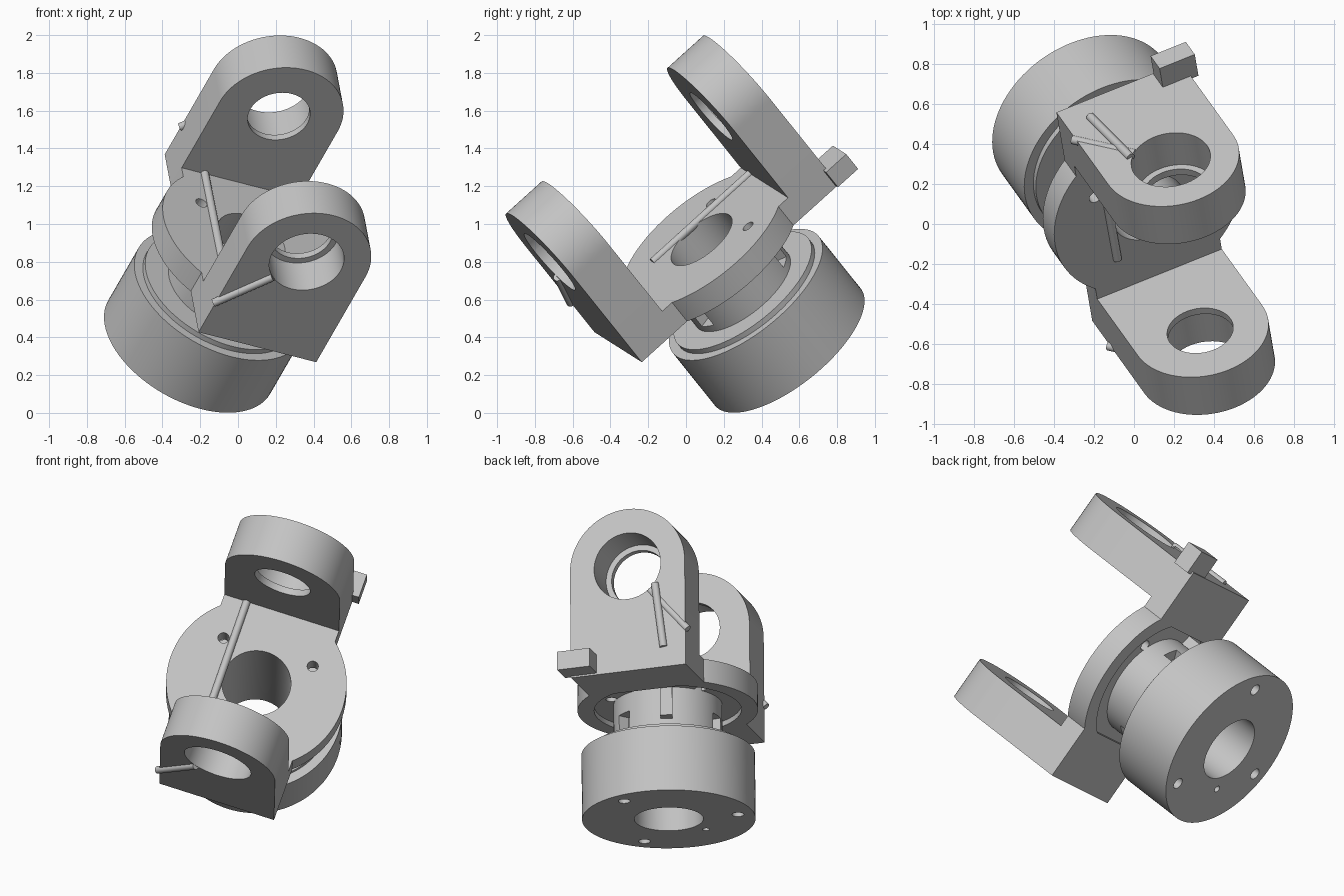
import bpy, bmesh, math
from mathutils import Matrix, Vector

if "Cube" in bpy.data.objects:
    bpy.data.objects.remove(bpy.data.objects["Cube"], do_unlink=True)

# Tilted part frame: X across the ears, Y from ear to ear, Z along the shaft
axis = Vector((0.41, -0.57, 0.71)).normalized()
side = Vector((0.904, 0.362, -0.229))
side = (side - axis * side.dot(axis)).normalized()
across = axis.cross(side)
FRAME = Matrix.Translation((-0.258, 0.539, 0.349)) @ Matrix((side, across, axis)).transposed().to_4x4()

steel = bpy.data.materials.new("plain_grey_steel")
steel.use_nodes = True
GREY = (0.55, 0.55, 0.55, 1)
steel.diffuse_color = GREY
steel.node_tree.nodes["Principled BSDF"].inputs["Base Color"].default_value = GREY


def add(name, bm):
    bmesh.ops.recalc_face_normals(bm, faces=bm.faces)
    mesh = bpy.data.meshes.new(name)
    bm.to_mesh(mesh)
    bm.free()
    mesh.materials.append(steel)
    obj = bpy.data.objects.new(name, mesh)
    bpy.context.collection.objects.link(obj)
    obj.matrix_world = FRAME
    return obj


def lathe(name, profile, steps=96):
    """Revolve a closed (radius, height) outline into a hollow ring."""
    bm = bmesh.new()
    rings = []
    for i in range(steps):
        a = 2 * math.pi * i / steps
        rings.append([bm.verts.new((r * math.cos(a), r * math.sin(a), h)) for r, h in profile])
    n = len(profile)
    for i in range(steps):
        p, q = rings[i], rings[(i + 1) % steps]
        for j in range(n):
            k = (j + 1) % n
            bm.faces.new((p[j], q[j], q[k], p[k]))
    return add(name, bm)


def rod(name, start, end, radius, steps=24):
    start, end = Vector(start), Vector(end)
    d = end - start
    turn = d.to_track_quat('Z', 'Y').to_matrix().to_4x4()
    bm = bmesh.new()
    bmesh.ops.create_cone(bm, cap_ends=True, segments=steps, radius1=radius, radius2=radius,
                          depth=d.length, matrix=Matrix.Translation((start + end) / 2) @ turn)
    return add(name, bm)


def block(name, low, high, spin=0):
    low, high = Vector(low), Vector(high)
    bm = bmesh.new()
    bmesh.ops.create_cube(bm, size=1, matrix=Matrix.Rotation(spin, 4, 'Z')
                          @ Matrix.Translation((low + high) / 2) @ Matrix.Diagonal((high - low).to_4d()))
    return add(name, bm)


def cut(obj, cutters):
    for c in cutters:
        mod = obj.modifiers.new("cut", 'BOOLEAN')
        mod.operation = 'DIFFERENCE'
        mod.solver = 'EXACT'
        mod.object = c
        bpy.context.view_layer.update()
        with bpy.context.temp_override(object=obj, active_object=obj):
            bpy.ops.object.modifier_apply(modifier=mod.name)
        bpy.data.objects.remove(c, do_unlink=True)


BORE = 0.197
TOP, UNDER = 0.80, 0.66
INNER, OUTER, HALF = 0.452, 0.708, 0.345
EAR_CENTRE = 1.295

# Base drum with a low step on top
base = lathe("base_drum", [(BORE, 0), (0.495, 0), (0.495, 0.39), (0.445, 0.39), (0.445, 0.42), (BORE, 0.42)])
drills = []
for deg in (69, 189, 309):
    x, y = 0.4 * math.cos(math.radians(deg)), 0.4 * math.sin(math.radians(deg))
    drills.append(rod("drill", (x, y, -0.1), (x, y, 0.22), 0.034))
drills.append(rod("drill", (-0.144, -0.238, -0.1), (-0.144, -0.238, 0.15), 0.02))
cut(base, drills)

# Neck with radial slots
neck = lathe("neck", [(BORE, 0.41), (0.31, 0.41), (0.31, 0.72), (BORE, 0.72)])
cut(neck, [block("slot", (0.24, -0.05, 0.46), (0.4, 0.05, 0.58), math.radians(d)) for d in (54, 174, 294)])
block("neck_key", (0.27, -0.035, 0.5), (0.37, 0.035, 0.69), math.radians(107))

# Flange, recessed underneath, with two drilled holes
flange = lathe("flange", [(BORE, 0.69), (0.42, 0.69), (0.42, UNDER), (0.515, UNDER), (0.515, TOP), (BORE, TOP)])
cut(flange, [rod("drill", (x, 0.2, 0.6), (x, 0.2, 0.9), 0.032) for x in (-0.265, 0.272)])


# Ears: rounded plates with a stepped bore, joined to the flange by a foot
def ear(name, s):
    bm = bmesh.new()
    outline = [(-HALF, UNDER), (HALF, UNDER)]
    for i in range(49):
        a = math.pi * i / 48
        outline.append((HALF * math.cos(a), EAR_CENTRE + HALF * math.sin(a)))
    face = bm.faces.new([bm.verts.new((x, s * INNER, z)) for x, z in outline])
    ext = bmesh.ops.extrude_face_region(bm, geom=[face])
    bmesh.ops.translate(bm, vec=(0, s * (OUTER - INNER), 0),
                        verts=[v for v in ext["geom"] if isinstance(v, bmesh.types.BMVert)])
    plate = add(name, bm)
    cut(plate, [rod("bore", (0, s * 0.3, EAR_CENTRE), (0, s * 0.9, EAR_CENTRE), 0.167, 64),
                rod("bore", (0, s * (INNER + 0.04), EAR_CENTRE), (0, s * 0.9, EAR_CENTRE), 0.2, 64)])
    ys = sorted((s * 0.37, s * (INNER + 0.02)))
    block(name + "_foot", (-HALF, ys[0], UNDER), (HALF, ys[1], TOP))


ear("front_ear", -1)
ear("back_ear", 1)

# Stop tab on the back ear
block("stop_tab", (0.19, 0.69, 0.67), (0.385, 0.835, 0.78))

# Thin oil pipes half sunk into the faces
rod("flange_pipe", (-0.205, -0.25, TOP), (-0.21, 0.475, TOP), 0.022)
rod("front_ear_pipe", (-0.355, -OUTER, 0.875), (-0.13, -OUTER, 1.14), 0.022)
rod("back_ear_pipe", (-0.213, OUTER, 0.78), (-0.165, OUTER, 1.17), 0.022)
rod("back_ear_side_pipe", (-0.355, OUTER - 0.015, 0.875), (-0.13, OUTER - 0.015, 1.14), 0.022)

# Smooth round walls, sharp edges
bpy.ops.object.select_all(action='DESELECT')
for o in bpy.context.collection.objects:
    if o.type == 'MESH' and steel.name in o.data.materials:
        o.select_set(True)
        bpy.context.view_layer.objects.active = o
bpy.ops.object.shade_smooth_by_angle(angle=math.radians(30))
